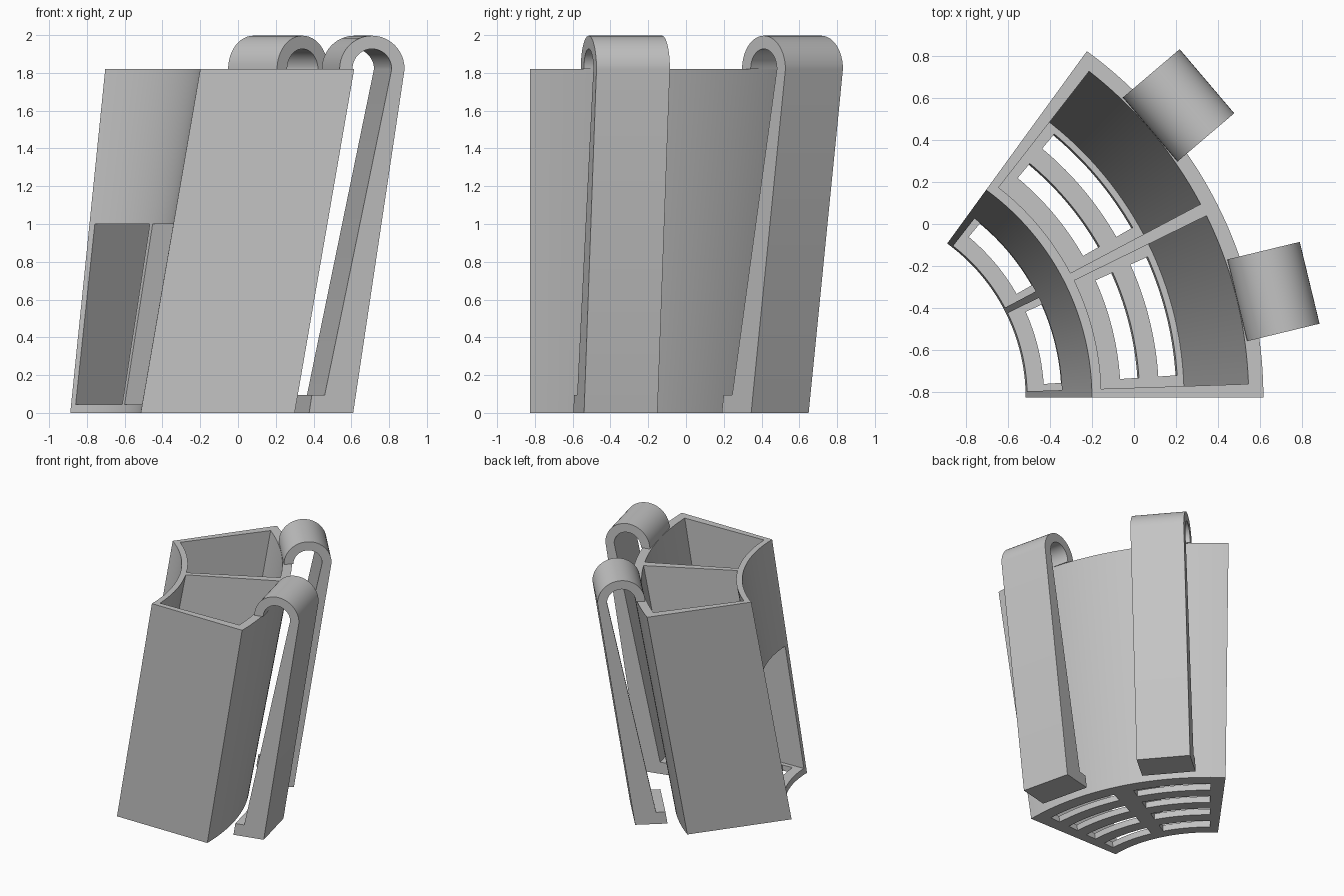
import bpy, bmesh, math
from mathutils import Vector

cube = bpy.data.objects.get("Cube")
if cube:
    bpy.data.objects.remove(cube)

CENTRE = Vector((-1.42, -0.825, 0))   # axis of the ring that the basket is a slice of
SLOPE = 0.315 / 1.82                  # outward lean of all curved walls
HEIGHT, FLOOR, WINDOW = 1.82, 0.045, 1.0

gray = bpy.data.materials.new("plain_gray")
gray.use_nodes = True
colour = (0.55, 0.55, 0.55, 1)
gray.diffuse_color = colour
gray.node_tree.nodes["Principled BSDF"].inputs["Base Color"].default_value = colour


def finish(bm, name):
    bmesh.ops.recalc_face_normals(bm, faces=bm.faces)
    mesh = bpy.data.meshes.new(name)
    bm.to_mesh(mesh)
    bm.free()
    mesh.materials.append(gray)
    obj = bpy.data.objects.new(name, mesh)
    bpy.context.collection.objects.link(obj)
    bpy.ops.object.select_all(action='DESELECT')
    obj.select_set(True)
    bpy.context.view_layer.objects.active = obj
    bpy.ops.object.shade_smooth_by_angle(angle=math.radians(30))
    return obj


def inside(value, spans):
    return any(a < value < b for a, b in spans)


# Layout of the basket: radii at the base, angles in degrees
INNER, PANEL, WALL, OUTER = 0.905, 0.95, 1.65, 1.72
slots = [(0.985 + 0.182 * k, 1.075 + 0.182 * k) for k in range(4)]
cells = [(1.88, 26.1), (27.9, 52.12)]
slot_spans = [(a + 1.85, b - 1.85) for a, b in cells]

radii = sorted({INNER, PANEL, WALL, OUTER} | {r for s in slots for r in s})
stops = sorted({0, 54} | {a for s in cells + slot_spans for a in s})
angles = [0]
for a, b in zip(stops, stops[1:]):
    n = math.ceil((b - a) / 1.2)
    angles += [a + (b - a) * i / n for i in range(1, n + 1)]
heights = [0, FLOOR, WINDOW, HEIGHT]


def solid(r, a, z):
    if not (INNER < r < OUTER and 0 < a < 54 and 0 < z < HEIGHT):
        return False
    if z < FLOOR:                                   # slotted floor
        return not (inside(a, slot_spans) and inside(r, slots))
    if not inside(a, cells) or r > WALL:            # side walls, divider, back wall
        return True
    return r < PANEL and z > WINDOW                 # upper inner panels


# Basket: skin of all solid blocks in the ring-shaped grid
bm = bmesh.new()
verts = {}


def vert(key):
    if key not in verts:
        i, j, k = key
        z, a = heights[k], math.radians(angles[j])
        r = radii[i] + SLOPE * z
        verts[key] = bm.verts.new(CENTRE + Vector((r * math.cos(a), r * math.sin(a), z)))
    return verts[key]


def middle(levels, i):
    if 0 <= i < len(levels) - 1:
        return (levels[i] + levels[i + 1]) / 2
    return -1


def block(i, j, k):
    return solid(middle(radii, i), middle(angles, j), middle(heights, k))


for i in range(len(radii) - 1):
    for j in range(len(angles) - 1):
        for k in range(len(heights) - 1):
            if not block(i, j, k):
                continue
            for axis in range(3):
                for side in (0, 1):
                    near = [i, j, k]
                    near[axis] += 2 * side - 1
                    if block(*near):
                        continue
                    corner = [i, j, k]
                    corner[axis] += side
                    u, v = [n for n in range(3) if n != axis]
                    ring = []
                    for du, dv in ((0, 0), (1, 0), (1, 1), (0, 1)):
                        c = list(corner)
                        c[u] += du
                        c[v] += dv
                        ring.append(vert(tuple(c)))
                    bm.faces.new(ring)
bmesh.ops.dissolve_limit(bm, angle_limit=math.radians(0.1), verts=bm.verts, edges=bm.edges)
finish(bm, "divided_basket")

# Hanging clips: hooked profile in radius and height, extruded sideways
HOOK, BIG, SMALL, HALF_WIDTH = 2.143, 0.177, 0.107, 0.2


def arc(radius, start, end, n=24):
    steps = [math.radians(start + (end - start) * i / n) for i in range(n + 1)]
    return [(HOOK + radius * math.cos(t), HEIGHT + radius * math.sin(t)) for t in steps]


foot = [(2.04, 0), (1.80, 0), (1.815, 0.095), (1.885, 0.095)]
profile = arc(BIG, 180, 0) + foot + arc(SMALL, 0, 180)


def clip(name, degrees):
    a = math.radians(degrees)
    out = Vector((math.cos(a), math.sin(a), 0))
    side = Vector((-math.sin(a), math.cos(a), 0))
    bm = bmesh.new()
    ring = [bm.verts.new(CENTRE + out * r - side * HALF_WIDTH + Vector((0, 0, z)))
            for r, z in profile]
    face = bm.faces.new(ring)
    new = bmesh.ops.extrude_face_region(bm, geom=[face])["geom"]
    moved = [g for g in new if isinstance(g, bmesh.types.BMVert)]
    bmesh.ops.translate(bm, vec=side * 2 * HALF_WIDTH, verts=moved)
    finish(bm, name)


clip("front_clip", 13.6)
clip("back_clip", 40.4)
